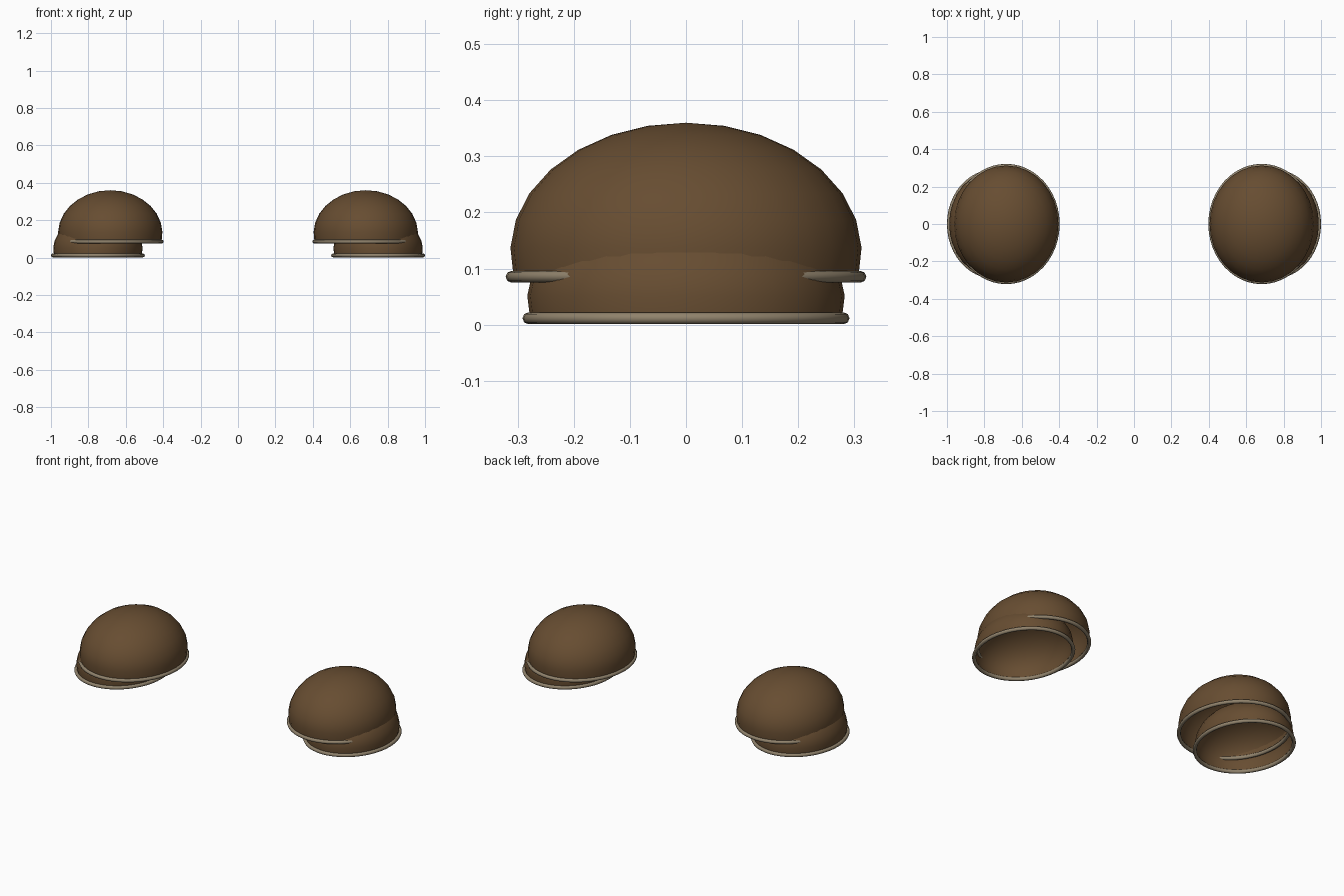
import bpy, bmesh, math

if "Cube" in bpy.data.objects:
    bpy.data.objects.remove(bpy.data.objects["Cube"])


def material(name, color):
    m = bpy.data.materials.new(name)
    m.diffuse_color = (*color, 1)
    m.use_nodes = True
    m.node_tree.nodes["Principled BSDF"].inputs["Base Color"].default_value = m.diffuse_color
    return m


LEATHER = material("brown leather", (0.135, 0.074, 0.031))
TRIM = material("pale metal trim", (0.28, 0.225, 0.15))
SEGMENTS = 32


def grid_object(name, rings, mat, cap=None, wrap=False):
    """Skin closed rings of points; optionally cap with an apex or wrap round."""
    bm = bmesh.new()
    loops = [[bm.verts.new(p) for p in ring] for ring in rings]
    pairs = list(zip(loops, loops[1:])) + ([(loops[-1], loops[0])] if wrap else [])
    for a, b in pairs:
        n = len(a)
        for i in range(n):
            j = (i + 1) % n
            bm.faces.new((a[i], b[i], b[j], a[j]))
    if cap:
        tip = bm.verts.new(cap)
        first = loops[0]
        for i in range(len(first)):
            bm.faces.new((tip, first[i], first[(i + 1) % len(first)]))
    bmesh.ops.recalc_face_normals(bm, faces=bm.faces)
    # open shells must face outwards
    bm.faces.ensure_lookup_table()
    if cap and bm.faces[-1].normal.z < 0:
        bmesh.ops.reverse_faces(bm, faces=bm.faces)
    for f in bm.faces:
        f.smooth = True
    mesh = bpy.data.meshes.new(name)
    bm.to_mesh(mesh)
    bm.free()
    mesh.materials.append(mat)
    ob = bpy.data.objects.new(name, mesh)
    bpy.context.collection.objects.link(ob)
    return ob


def dome(name, cx, cz, rx, ry, h, sweep=100.8, steps=8):
    """Open ellipsoid cap that curls in slightly under its equator."""
    rings = []
    for k in range(1, steps + 1):
        t = math.radians(sweep * k / steps)
        rings.append([(cx + rx * math.sin(t) * math.cos(a),
                       ry * math.sin(t) * math.sin(a),
                       cz + h * math.cos(t))
                      for a in (2 * math.pi * i / SEGMENTS for i in range(SEGMENTS))])
    return grid_object(name, rings, LEATHER, cap=(cx, 0, cz + h))


def rim(name, cx, z, rx, ry, r=0.0105, sides=8):
    """Round bead following an elliptical edge."""
    rings = []
    for i in range(48):
        a = 2 * math.pi * i / 48
        rings.append([(cx + (rx + r * math.cos(b)) * math.cos(a),
                       (ry + r * math.cos(b)) * math.sin(a),
                       z + r * math.sin(b))
                      for b in (2 * math.pi * j / sides for j in range(sides))])
    return grid_object(name, rings, TRIM, wrap=True)


# Matching pair of two-layered shoulder guards
for side, s in (("right", 1), ("left", -1)):
    dome(side + "_upper_shell", s * 0.683, 0.13, 0.279, 0.313, 0.23)
    rim(side + "_upper_rim", s * 0.683, 0.0855, 0.275, 0.311)
    dome(side + "_lower_shell", s * 0.749, 0.046, 0.239, 0.283, 0.18)
    rim(side + "_lower_rim", s * 0.749, 0.0115, 0.2405, 0.281)
